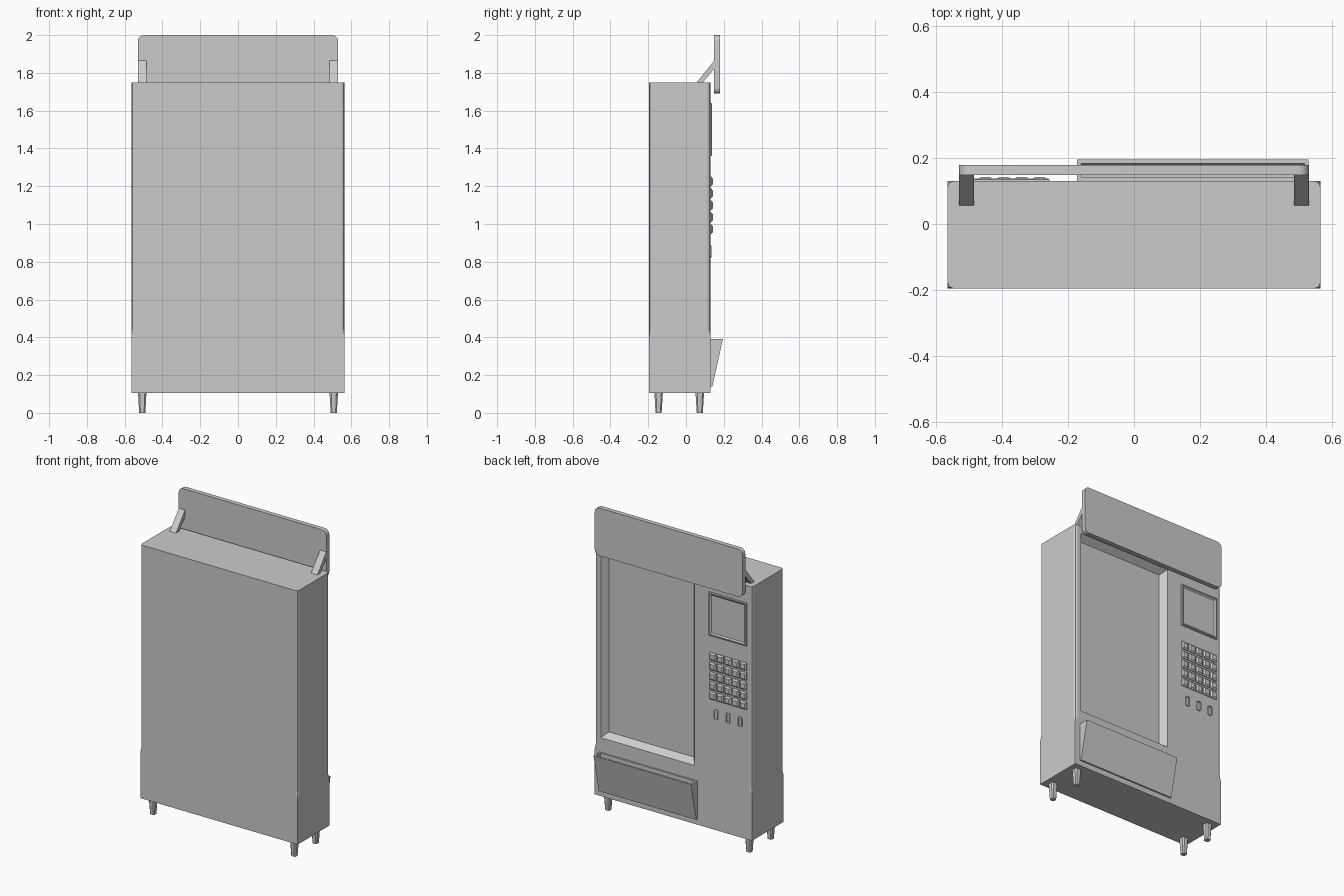
import bpy, bmesh, math
from mathutils import Vector

if "Cube" in bpy.data.objects:
    bpy.data.objects.remove(bpy.data.objects["Cube"])


def finish(name, bm, smooth=False):
    bmesh.ops.remove_doubles(bm, verts=bm.verts, dist=1e-5)
    bmesh.ops.recalc_face_normals(bm, faces=bm.faces)
    me = bpy.data.meshes.new(name)
    bm.to_mesh(me)
    bm.free()
    ob = bpy.data.objects.new(name, me)
    bpy.context.collection.objects.link(ob)
    if smooth:
        bpy.ops.object.select_all(action='DESELECT')
        ob.select_set(True)
        bpy.context.view_layer.objects.active = ob
        bpy.ops.object.shade_smooth_by_angle(angle=math.radians(30))
    return ob


def loft(name, rings, smooth=False):
    """Join equal-length point rings with quads and cap both ends."""
    bm = bmesh.new()
    vs = [[bm.verts.new(p) for p in ring] for ring in rings]
    n = len(rings[0])
    for a, b in zip(vs, vs[1:]):
        for i in range(n):
            j = (i + 1) % n
            bm.faces.new((a[i], a[j], b[j], b[i]))
    bm.faces.new(vs[0][::-1])
    bm.faces.new(vs[-1])
    return finish(name, bm, smooth)


def rounded(w, h, r, seg):
    """Rounded rectangle outline centred on the origin."""
    pts = []
    for k, (sx, sy) in enumerate(((1, 1), (-1, 1), (-1, -1), (1, -1))):
        for i in range(seg + 1):
            a = math.pi / 2 * (k + i / seg)
            pts.append((sx * (w / 2 - r) + r * math.cos(a), sy * (h / 2 - r) + r * math.sin(a)))
    return pts


def plate(name, cx, cz, w, h, r, seg, steps, smooth=False):
    """Raised plate on the +y side; steps are (y, inset) pairs."""
    rings = [[(cx + x, y, cz + z) for x, z in
              rounded(w - 2 * d, h - 2 * d, max(r - d, 0.001), seg)] for y, d in steps]
    return loft(name, rings, smooth)


def box_ring(x0, x1, z0, z1, y, d=0):
    return [(x0 + d, y, z0 + d), (x1 - d, y, z0 + d), (x1 - d, y, z1 - d), (x0 + d, y, z1 - d)]


FRONT = 0.13

# Cabinet: square corners at the base, eased corners above
cy = (FRONT - 0.195) / 2
cab = []
for z, r in ((0.105, 0.0005), (0.40, 0.0005), (0.44, 0.018), (1.75, 0.018)):
    cab.append([(x, cy + y, z) for x, y in rounded(1.13, 0.325, r, 2)])
cabinet = loft("cabinet", cab)

# Sloped display window cut into the cabinet
cutter = loft("window_cutter", [box_ring(-0.165, 0.535, 0.47, 1.715, FRONT + 0.02, 0),
                                box_ring(-0.151, 0.521, 0.484, 1.701, FRONT, 0),
                                box_ring(-0.151, 0.521, 0.484, 1.701, FRONT - 0.041, 0.03)])
mod = cabinet.modifiers.new("window", 'BOOLEAN')
mod.operation = 'DIFFERENCE'
mod.solver = 'EXACT'
mod.object = cutter
bpy.context.view_layer.objects.active = cabinet
cabinet.select_set(True)
bpy.ops.object.modifier_apply(modifier=mod.name)
bpy.data.objects.remove(cutter)

# Tapered legs
for name, sx, y in (("left_back_leg", -1, -0.145), ("right_back_leg", 1, -0.145),
                    ("left_front_leg", -1, 0.073), ("right_front_leg", 1, 0.073)):
    loft(name, [[(sx * 0.507 + a, y + b, z) for a, b in rounded(w, w, w * 0.2, 1)]
                for z, w in ((0, 0.032), (0.106, 0.045))])

# Top sign board
plate("sign_board", 0, 1.845, 1.06, 0.31, 0.032, 5, ((0.149, 0), (0.179, 0)), True)

# Slanted sign brackets
for side, sx in (("left", -1), ("right", 1)):
    prof = ((0.055, 1.748), (0.088, 1.748), (0.152, 1.825), (0.152, 1.868))
    loft(side + "_sign_bracket", [[(sx * x, y, z) for y, z in prof] for x in (0.485, 0.53)])

# Screen with a raised frame and sunken glass
loft("screen", [box_ring(-0.53, -0.256, 1.36, 1.64, y, d) for y, d in
                ((FRONT - 0.005, 0), (FRONT + 0.005, 0), (FRONT + 0.008, 0.004),
                 (FRONT + 0.008, 0.010), (FRONT + 0.001, 0.018))])

# Keypad of bevelled keys
for row in range(5):
    for col in range(5):
        x, z = -0.505 + 0.055 * col, 0.972 + 0.0633 * row
        loft(f"key_{row}_{col}", [box_ring(x - 0.024, x + 0.024, z - 0.025, z + 0.025, y, d)
                                  for y, d in ((FRONT - 0.005, 0), (FRONT + 0.004, 0), (FRONT + 0.012, 0.009))])

# Coin slots
for i in range(3):
    plate(f"coin_slot_{i}", -0.479 + 0.0865 * i, 0.854, 0.032, 0.064, 0.008, 2,
          ((FRONT - 0.005, 0), (FRONT + 0.006, 0), (FRONT + 0.006, 0.006), (FRONT + 0.001, 0.008)))

# Collection bin: wedge with an open hopper top
x0, x1, t = -0.172, 0.528, 0.012


def bin_ring(z, yb, yf, d=0.0):
    return [(x0 + d, yb, z), (x1 - d, yb, z), (x1 - d, yf, z), (x0 + d, yf, z)]


loft("collection_bin", [bin_ring(0.14, 0.125, 0.14), bin_ring(0.39, 0.125, 0.195),
                        bin_ring(0.39, 0.142, 0.183, t), bin_ring(0.24, 0.142, 0.150, t)])
